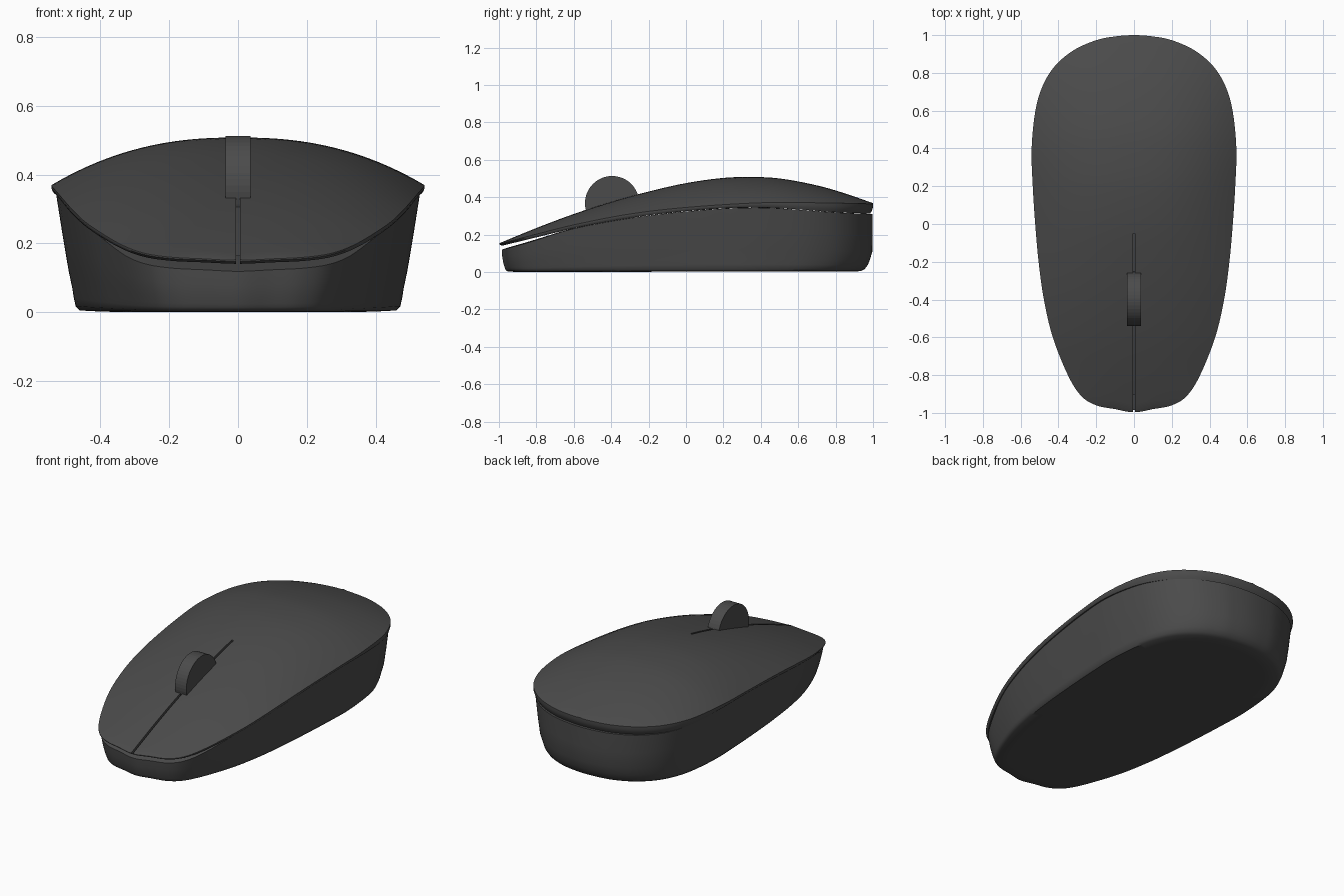
import bpy, bmesh, math

if "Cube" in bpy.data.objects:
    bpy.data.objects.remove(bpy.data.objects["Cube"])


def curve(table):
    """Smooth cubic through (t, value) pairs."""
    n = len(table)

    def slope(i):
        a, b = table[max(i - 1, 0)], table[min(i + 1, n - 1)]
        return (b[1] - a[1]) / (b[0] - a[0])

    def f(t):
        t = min(max(t, table[0][0]), table[-1][0])
        i = 0
        while i < n - 2 and t > table[i + 1][0]:
            i += 1
        (t0, v0), (t1, v1) = table[i], table[i + 1]
        h = t1 - t0
        k = (t - t0) / h
        return ((2*k**3 - 3*k**2 + 1) * v0 + (k**3 - 2*k**2 + k) * h * slope(i)
                + (3*k**2 - 2*k**3) * v1 + (k**3 - k**2) * h * slope(i + 1))
    return f


# Heights along the length: spine, widest rim, shell lower edge, base upper edge
spine = curve([(-1, .153), (-.8, .235), (-.6, .31), (-.4, .375), (-.2, .43), (0, .475),
               (.2, .503), (.35, .508), (.5, .5), (.7, .463), (.85, .42), (1, .368)])
rim = curve([(-1, .150), (-.8, .202), (-.6, .252), (-.3, .31), (0, .345), (.4, .37), (.7, .37), (1, .364)])
lower = curve([(-1, .140), (-.8, .188), (-.6, .235), (-.4, .273), (-.2, .303), (0, .325),
               (.2, .34), (.4, .345), (.6, .335), (.8, .32), (1, .312)])
gap = curve([(-1, .022), (-.85, .018), (-.7, .006), (-.6, .002), (1, .002)])

# Plan outline, right half, front to back
half = [(0, -.997), (.1, -.98), (.2, -.96), (.28, -.91), (.35, -.8), (.43, -.6), (.477, -.4),
        (.505, -.2), (.523, 0), (.536, .2), (.542, .4), (.522, .6), (.484, .73), (.42, .835),
        (.32, .92), (.2, .973), (.1, .993), (0, 1)]
m = len(half)
ext = [(-half[1][0], half[1][1])] + half + [(-half[-2][0], half[-2][1])]
ox = curve([(i - 1, p[0]) for i, p in enumerate(ext)])
oy = curve([(i - 1, p[1]) for i, p in enumerate(ext)])
N = (m - 1) * 5
right = [(ox(i / 5), oy(i / 5)) for i in range(N + 1)]
outline = right + [(-x, y) for x, y in right[-2:0:-1]]


def width(y):
    for (x0, y0), (x1, y1) in zip(right, right[1:]):
        if y0 <= y <= y1:
            return x0 + (x1 - x0) * (y - y0) / max(y1 - y0, 1e-9)
    return 0


def top_z(x, y):
    w = width(y)
    u = min(abs(x) / w, 1) if w > 1e-4 else 0
    return spine(y) - (spine(y) - rim(y)) * u ** 2.35


def make_object(name, bm):
    bmesh.ops.recalc_face_normals(bm, faces=bm.faces)
    me = bpy.data.meshes.new(name)
    bm.to_mesh(me)
    bm.free()
    ob = bpy.data.objects.new(name, me)
    bpy.context.collection.objects.link(ob)
    me.materials.append(dark)
    return ob


def loft(name, rings, first, last):
    """Skin closed rings and fan both ends to a centre point."""
    bm = bmesh.new()
    vs = [[bm.verts.new(p) for p in r] for r in rings]
    n = len(vs[0])
    for a, b in zip(vs, vs[1:]):
        for i in range(n):
            bm.faces.new((a[i], a[(i+1) % n], b[(i+1) % n], b[i]))
    for ring, tip in ((vs[0], first), (vs[-1], last)):
        c = bm.verts.new(tip)
        for i in range(n):
            bm.faces.new((ring[i], ring[(i+1) % n], c))
    return make_object(name, bm)


def smooth(ob, deg):
    bpy.ops.object.select_all(action='DESELECT')
    ob.select_set(True)
    bpy.context.view_layer.objects.active = ob
    bpy.ops.object.shade_smooth_by_angle(angle=math.radians(deg))


dark = bpy.data.materials.new("dark_plastic")
dark.diffuse_color = (.07, .07, .07, 1)
dark.use_nodes = True
dark.node_tree.nodes["Principled BSDF"].inputs["Base Color"].default_value = dark.diffuse_color

# Top shell: domed cover, rolled rim, underside
S = [i / 22 for i in range(1, 22)] + [.985, 1]
rings = [[(x*s, y*s, top_z(x*s, y*s)) for x, y in outline] for s in S]
for k, s in ((.35, 1.0), (.7, .994), (1, .985)):
    rings.append([(x*s, y*s, rim(y) + (lower(y) - rim(y)) * k) for x, y in outline])
for s in (.95, .8, .6, .4, .2):
    rings.append([(x*s, y*s, lower(y*s)) for x, y in outline])
shell = loft("top_shell", rings, (0, 0, spine(0)), (0, 0, lower(0)))

# Slit between the two buttons
bm = bmesh.new()
secs = []
for i in range(25):
    y = -1.03 + i * .98 / 24
    z = spine(y)
    secs.append([bm.verts.new(p) for p in ((-.006, y, z-.03), (.006, y, z-.03),
                                           (.006, y, z+.05), (-.006, y, z+.05))])
for a, b in zip(secs, secs[1:]):
    for i in range(4):
        bm.faces.new((a[i], a[(i+1) % 4], b[(i+1) % 4], b[i]))
bm.faces.new(secs[0])
bm.faces.new(secs[-1])
cutter = make_object("slit_cutter", bm)
mod = shell.modifiers.new("slit", 'BOOLEAN')
mod.object = cutter
mod.operation = 'DIFFERENCE'
mod.solver = 'EXACT'
bpy.context.view_layer.objects.active = shell
bpy.ops.object.modifier_apply(modifier="slit")
bpy.data.objects.remove(cutter)
smooth(shell, 40)

# Base body: (height fraction, x scale, front y scale, back y scale)
rows = [(1, .975, .988, .997), (.65, .94, .985, .998), (.35, .908, .978, .996),
        (.2, .888, .972, .982), (.12, .88, .969, .972), (.05, .87, .962, .955),
        (.015, .85, .95, .935), (.004, .72, .9, .88)]


def blend(y, f, b):
    k = min(max((y + 1) / 2, 0), 1)
    return f + (b - f) * k * k * (3 - 2 * k)


rings = [[(x*s, y*s, lower(y*s) - gap(y*s)) for x, y in outline] for s in (.2, .4, .6, .8, .95)]
for h, sx, f, b in rows:
    rings.append([(x*sx, y*blend(y, f, b), (lower(y) - gap(y)) * h) for x, y in outline])
base = loft("base_body", rings, (0, 0, lower(0) - .002), (0, 0, .008))
base.data.update()
smooth(base, 40)

# Scroll wheel
bm = bmesh.new()
bmesh.ops.create_cone(bm, cap_ends=True, segments=48, radius1=.145, radius2=.145, depth=.074)
wheel = make_object("scroll_wheel", bm)
wheel.rotation_euler = (0, math.pi / 2, 0)
wheel.location = (0, -.395, .368)
